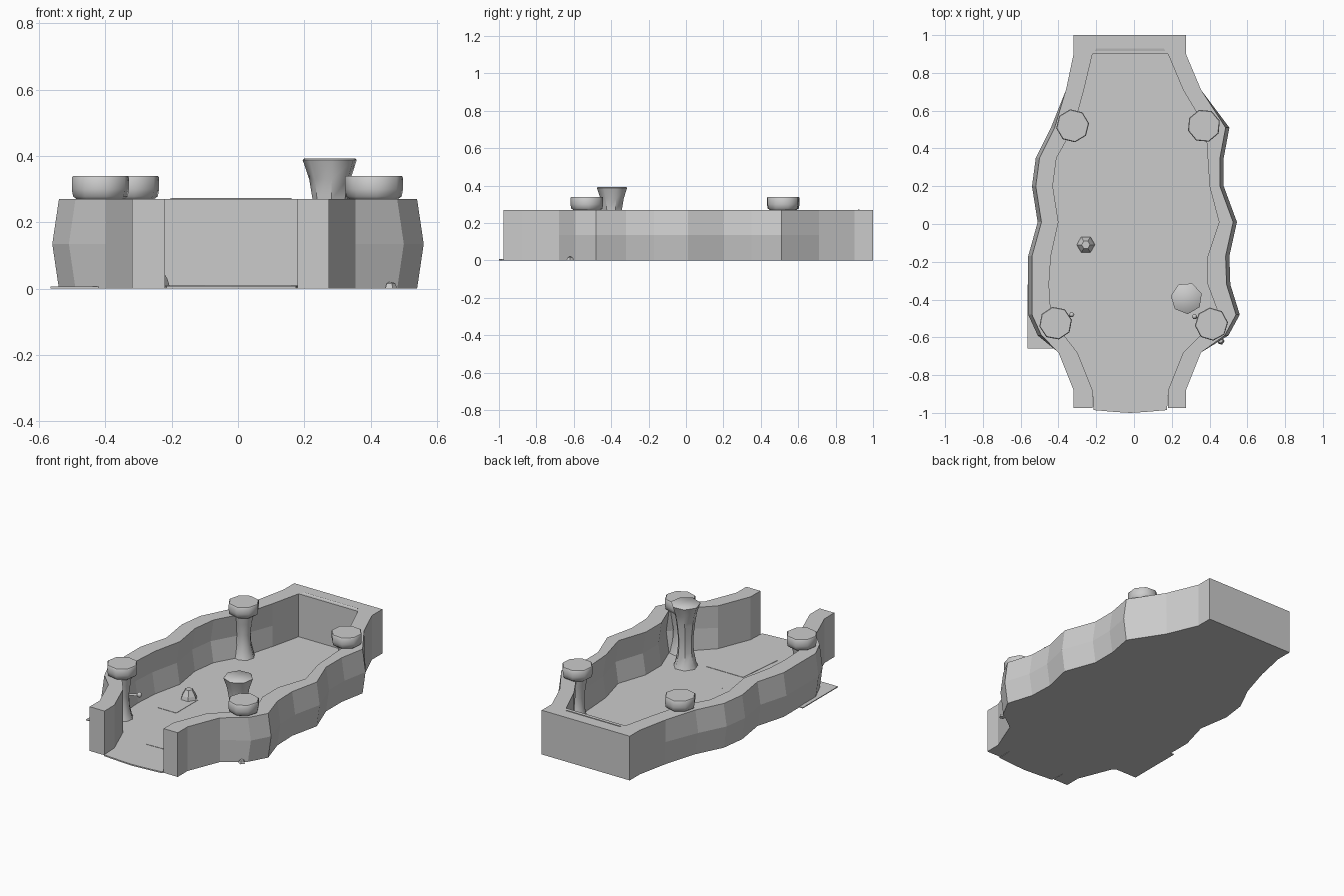
import bpy, bmesh, math

cube = bpy.data.objects.get("Cube")
if cube:
    bpy.data.objects.remove(cube, do_unlink=True)

stone = bpy.data.materials.new("grey_stone")
stone.use_nodes = True
GREY = (0.6, 0.6, 0.6, 1)
stone.diffuse_color = GREY
stone.node_tree.nodes["Principled BSDF"].inputs["Base Color"].default_value = GREY


def finish(name, bm, smooth=None):
    bmesh.ops.recalc_face_normals(bm, faces=bm.faces)
    mesh = bpy.data.meshes.new(name)
    bm.to_mesh(mesh)
    bm.free()
    mesh.materials.append(stone)
    obj = bpy.data.objects.new(name, mesh)
    bpy.context.collection.objects.link(obj)
    if smooth:
        bpy.ops.object.select_all(action='DESELECT')
        obj.select_set(True)
        bpy.context.view_layer.objects.active = obj
        bpy.ops.object.shade_smooth_by_angle(angle=math.radians(smooth))
    return obj


def skin(name, rings, smooth=None, closed=True):
    """Join equal rings of points into a capped solid."""
    bm = bmesh.new()
    loops = [[bm.verts.new(p) for p in ring] for ring in rings]
    n = len(loops[0])
    for a, b in zip(loops, loops[1:]):
        for i in range(n):
            j = (i + 1) % n
            bm.faces.new((a[i], a[j], b[j], b[i]))
    bm.faces.new(loops[0])
    bm.faces.new(loops[-1])
    return finish(name, bm, smooth)


def slab(name, outline, z0, z1):
    return skin(name, [[(x, y, z) for x, y in outline] for z in (z0, z1)])


def column(name, x, y, profile, sides=8, turn=0.0, smooth=50):
    rings = []
    for r, z in profile:
        angles = [turn + math.tau * i / sides for i in range(sides)]
        rings.append([(x + r * math.cos(a), y + r * math.sin(a), z) for a in angles])
    return skin(name, rings, smooth)


# Wavy wall: y, outer left, inner left, inner right, outer right
stations = [
    (-0.975, -0.32, -0.22, 0.18, 0.275),
    (-0.88, -0.32, -0.22, 0.18, 0.275),
    (-0.68, -0.40, -0.30, 0.26, 0.355),
    (-0.59, -0.49, -0.37, 0.35, 0.48),
    (-0.48, -0.54, -0.44, 0.45, 0.54),
    (-0.32, -0.54, -0.45, 0.39, 0.49),
    (-0.17, -0.54, -0.44, 0.39, 0.485),
    (0.01, -0.49, -0.40, 0.45, 0.525),
    (0.20, -0.52, -0.43, 0.40, 0.455),
    (0.35, -0.50, -0.41, 0.39, 0.455),
    (0.51, -0.42, -0.32, 0.38, 0.485),
    (0.71, -0.36, -0.265, 0.26, 0.355),
    (0.90, -0.32, -0.22, 0.18, 0.275),
]
HEIGHT = 0.27


def section(outer, inner, y, yi, bulge):
    o, i = outer + bulge, inner + bulge
    return [(outer, y, 0), (o, y, HEIGHT / 2), (outer, y, HEIGHT),
            (inner, yi, HEIGHT), (i, yi, HEIGHT / 2), (inner, yi, 0)]


left, right = [], []
for y, lo, li, ri, ro in stations:
    bulge = 0.02 if abs(y) < 0.6 else 0
    left.append(section(lo, li, y, y, -bulge))
    right.append(section(ro, ri, y, y, bulge))
skin("left_side_wall", right)
skin("right_side_wall", left)
skin("back_wall", [section(x, x, 1.0, 0.9, 0) for x in (-0.32, 0.275)])

# Sloping lip along the back wall
skin("back_wall_lip", [[(x, 0.9, HEIGHT - 0.004), (x + s, 0.928, HEIGHT + 0.003),
                        (x + s, 0.928, HEIGHT - 0.004)]
                       for x, s in ((-0.22, 0.02), (0.17, -0.01))])

# Floor with a gently bowed front edge
floor = [((s[1] + s[2]) / 2, s[0]) for s in stations[2:]]
floor += [((s[3] + s[4]) / 2, s[0]) for s in reversed(stations[2:])]
floor += [(0.18, -0.88), (0.175, -0.985), (0.06, -0.995), (-0.02, -1.0),
          (-0.1, -0.995), (-0.215, -0.985), (-0.22, -0.88)]
slab("floor", floor, 0, 0.008)

# Thin paving on the floor and the plate reaching under the wall
slab("front_paving", [(-0.1, -0.74), (0.16, -0.73), (0.18, -0.45), (-0.07, -0.45)], 0.004, 0.01)
slab("back_paving", [(-0.12, 0.86), (0.12, 0.86), (0.16, 0.3), (0.18, -0.28),
                     (-0.05, -0.28), (-0.31, 0.14)], 0.004, 0.01)
slab("rock_paving", [(-0.33, -0.31), (-0.2, -0.31), (-0.2, -0.1), (-0.33, -0.1)], 0.004, 0.01)
slab("ground_plate", [(-0.565, -0.66), (-0.4, -0.66), (-0.4, -0.32), (-0.565, -0.32)], 0.001, 0.006)

# Four waisted pillars with broad caps
stem = [(0.066, 0), (0.058, 0.02), (0.044, 0.08), (0.04, 0.15), (0.05, 0.22), (0.058, 0.275)]
cap = [(0.066, 0.265), (0.084, 0.278), (0.088, 0.3), (0.088, 0.335), (0.084, 0.34)]
pillars = [("back_right", -0.325, 0.52, 0.15), ("back_left", 0.37, 0.52, 0.3),
           ("front_right", -0.415, -0.525, 0.2), ("front_left", 0.41, -0.53, 0.1)]
for label, x, y, turn in pillars:
    column(label + "_pillar_stem", x, y, stem, turn=turn)
    column(label + "_pillar_cap", x, y, cap, turn=turn)

# Free-standing flared pillar
column("flared_pillar", 0.278, -0.393,
       [(0.072, 0), (0.06, 0.03), (0.046, 0.1), (0.044, 0.18),
        (0.054, 0.27), (0.064, 0.33), (0.084, 0.388), (0.08, 0.392)], sides=7, turn=0.3)

# Small rocks and knobs
column("floor_rock", -0.255, -0.11, [(0.05, 0.004), (0.042, 0.03), (0.022, 0.065)], sides=6, smooth=None)
column("outer_pebble", 0.46, -0.62, [(0.02, 0), (0.014, 0.016), (0.006, 0.02)], sides=5, smooth=None)
for label, x, y in (("right_knob", -0.33, -0.48), ("left_knob", 0.32, -0.49)):
    column(label, x, y, [(0.005, 0.135), (0.014, 0.145), (0.014, 0.158), (0.005, 0.166)], sides=6)
    side = -1 if x < 0 else 1
    skin(label + "_peg", [[(x + side * d, y - abs(d) / 2 - 0.005, 0.145),
                           (x + side * d, y - abs(d) / 2 + 0.005, 0.145),
                           (x + side * d, y - abs(d) / 2, 0.156)] for d in (0, 0.07)])
